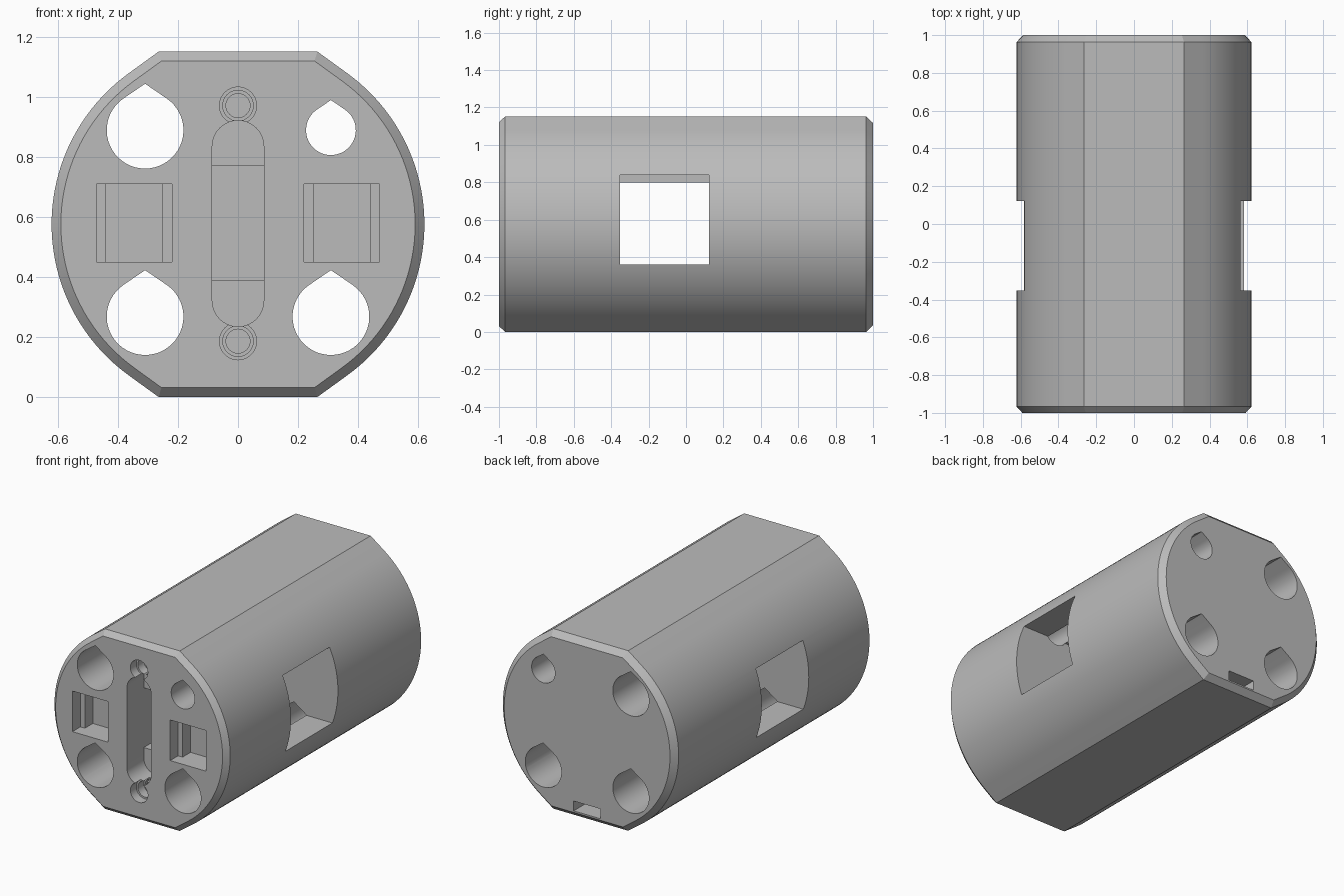
import bpy, bmesh, math

if "Cube" in bpy.data.objects:
    bpy.data.objects.remove(bpy.data.objects["Cube"])

CZ = 0.576                      # height of the long axis
grey = bpy.data.materials.new("plain grey")
grey.diffuse_color = (0.5, 0.5, 0.5, 1)
grey.use_nodes = True
grey.node_tree.nodes["Principled BSDF"].inputs["Base Color"].default_value = grey.diffuse_color


def loft(name, rings):
    """Solid along y from rings of (y, [(x, z), ...])."""
    bm = bmesh.new()
    loops = [[bm.verts.new((x, y, z)) for x, z in pts] for y, pts in rings]
    n = len(loops[0])
    for a, b in zip(loops, loops[1:]):
        for i in range(n):
            j = (i + 1) % n
            bm.faces.new((a[i], a[j], b[j], b[i]))
    bm.faces.new(loops[0])
    bm.faces.new(loops[-1])
    bmesh.ops.recalc_face_normals(bm, faces=bm.faces)
    mesh = bpy.data.meshes.new(name)
    bm.to_mesh(mesh)
    bm.free()
    mesh.materials.append(grey)
    obj = bpy.data.objects.new(name, mesh)
    bpy.context.collection.objects.link(obj)
    return obj


def body_outline(inset):
    """Circle whose flat top and bottom join it through tangent slopes."""
    r, h, a = 0.622 - inset, CZ - inset, math.radians(54.1)
    fx = (r - h * math.sin(a)) / math.cos(a)
    steps = 40
    side = [(r * math.cos(t), r * math.sin(t))
            for t in (-a + 2 * a * i / steps for i in range(steps + 1))]
    right = [(fx, -h)] + side + [(fx, h)]
    return [(x, z + CZ) for x, z in right] + [(-x, z + CZ) for x, z in reversed(right)]


def teardrop(cx, cz, r):
    a = math.radians(55.7)
    n = 40
    pts = [(cx, cz + r / math.sin(a))]
    for i in range(n + 1):
        t = math.pi - a + (math.pi + 2 * a) * i / n
        pts.append((cx + r * math.cos(t), cz + r * math.sin(t)))
    return pts


def circle(cx, cz, r, n=32):
    return [(cx + r * math.cos(2 * math.pi * i / n),
             cz + r * math.sin(2 * math.pi * i / n)) for i in range(n)]


def rect(x0, x1, z0, z1):
    return [(x0, z0), (x1, z0), (x1, z1), (x0, z1)]


def capsule(r, z0, z1, n=16):
    arc = [(r * math.cos(math.pi * i / n), r * math.sin(math.pi * i / n)) for i in range(n + 1)]
    return [(x, z1 - r + z) for x, z in arc] + [(-x, z0 + r - z) for x, z in arc]


# Chamfered body
body = loft("cylinder_body", [(-1, body_outline(0.031)), (-0.967, body_outline(0)),
                              (0.963, body_outline(0)), (1, body_outline(0.035))])
bpy.context.view_layer.objects.active = body
body.select_set(True)


def cut(pts, y0, y1):
    cutter = loft("cutter", [(y0, pts), (y1, pts)])
    cutter.hide_render = True
    mod = body.modifiers.new("cut", "BOOLEAN")
    mod.operation, mod.solver, mod.object = "DIFFERENCE", "EXACT", cutter
    bpy.ops.object.modifier_apply(modifier=mod.name)
    bpy.data.objects.remove(cutter, do_unlink=True)


# Cross window, taller on the right
cut(rect(-0.8, 0.05, 0.36, 0.80), -0.353, 0.122)
cut(rect(0.0, 0.8, 0.36, 0.84), -0.353, 0.122)

# Lengthwise teardrop bores
for cx, cz, r in [(-0.31, 0.89, 0.128), (-0.31, 0.268, 0.128),
                  (0.31, 0.268, 0.128), (0.31, 0.89, 0.083)]:
    cut(teardrop(cx, cz, r), -1.1, 1.1)

# Front centre slot with a deeper rectangular passage to the window
cut(capsule(0.086, 0.235, 0.922), -1.1, -0.83)
cut(rect(-0.086, 0.086, 0.388, 0.77), -0.9, -0.3)

# Stepped screw holes
for cz in (0.186, 0.972):
    for r, depth in [(0.062, 0.06), (0.051, 0.12), (0.04, 0.3)]:
        cut(circle(0, cz, r), -1.1, -1 + depth)

# Stepped front pockets
for s in (-1, 1):
    c = 0.346 * s
    cut(rect(c - 0.126, c + 0.126, 0.451, 0.711), -1.1, -0.92)
    cut(rect(c - 0.094, c + 0.094, 0.451, 0.711), -1.1, -0.84)

# Small slot in the back
cut(rect(-0.095, 0.095, 0.045, 0.108), 0.8, 1.1)

bpy.ops.object.shade_smooth_by_angle(angle=math.radians(20))
